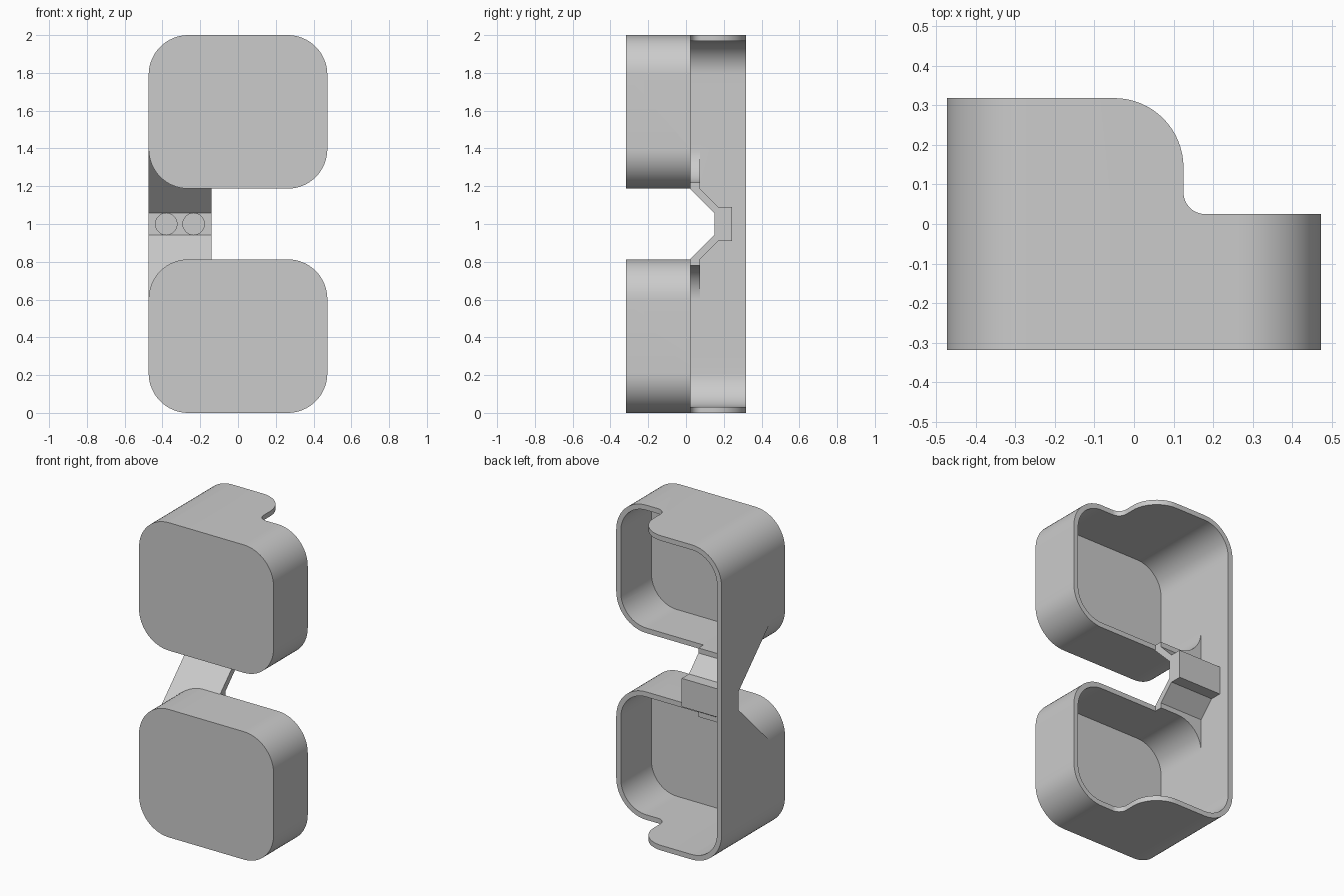
import bpy, bmesh
from math import cos, sin, pi

cube = bpy.data.objects.get("Cube")
if cube:
    bpy.data.objects.remove(cube, do_unlink=True)

W, D, WALL, R = 0.473, 0.318, 0.032, 0.21   # half width, half depth, wall, corner radius
CUP_Z, BACK, BRIDGE_X = 1.187, 0.025, -0.14  # upper cup bottom, cup rim, bridge end


def arc(cx, cy, r, a0, a1, n=16):
    """Points on an arc, angles in quarter turns."""
    return [(cx + r * cos((a0 + (a1 - a0) * i / n) * pi / 2),
             cy + r * sin((a0 + (a1 - a0) * i / n) * pi / 2)) for i in range(n + 1)]


def rounded(x0, x1, z0, z1, r):
    return (arc(x1 - r, z0 + r, r, -1, 0) + arc(x1 - r, z1 - r, r, 0, 1)
            + arc(x0 + r, z1 - r, r, 1, 2) + arc(x0 + r, z0 + r, r, 2, 3))


def mirrored(points):
    """Close an upper outline with its reflection about z = 1."""
    return points + [(a, 2 - z) for a, z in reversed(points)]


def prism(name, points, axis, lo, hi):
    place = {"x": lambda a, b: (lo, a, b), "y": lambda a, b: (a, lo, b),
             "z": lambda a, b: (a, b, lo)}[axis]
    bm = bmesh.new()
    face = bm.faces.new([bm.verts.new(place(a, b)) for a, b in points])
    out = bmesh.ops.extrude_face_region(bm, geom=[face])
    verts = [g for g in out["geom"] if isinstance(g, bmesh.types.BMVert)]
    step = [hi - lo if axis == k else 0 for k in "xyz"]
    bmesh.ops.translate(bm, verts=verts, vec=step)
    bmesh.ops.recalc_face_normals(bm, faces=bm.faces)
    mesh = bpy.data.meshes.new(name)
    bm.to_mesh(mesh)
    bm.free()
    obj = bpy.data.objects.new(name, mesh)
    bpy.context.collection.objects.link(obj)
    return obj


def combine(obj, tool, operation="DIFFERENCE"):
    mod = obj.modifiers.new("cut", "BOOLEAN")
    mod.operation, mod.solver, mod.object = operation, "EXACT", tool
    bpy.context.view_layer.update()
    deps = bpy.context.evaluated_depsgraph_get()
    mesh = bpy.data.meshes.new_from_object(obj.evaluated_get(deps))
    obj.modifiers.clear()
    obj.data = mesh
    bpy.data.objects.remove(tool, do_unlink=True)


# Full rounded block
body = prism("double_cup_holder", rounded(-W, W, 0, 2, R), "y", -D, D)

# Rear flange outline: rounded tab with a small inside fillet
plan = ([(0.7, BACK), (0.18, BACK)] + arc(0.18, BACK + 0.055, 0.055, 3, 2)
        + arc(0.125 - 0.175, D - 0.175, 0.175, 0, 1) + [(-0.05, 0.5), (0.7, 0.5)])
combine(body, prism("flange_cutter", plan, "z", -0.5, 2.5))

# Open gap between the cups beside the bridge
right = [(BRIDGE_X, CUP_Z)] + arc(W - R, CUP_Z + R, R, 3, 4) + [(0.7, CUP_Z + R)]
combine(body, prism("gap_cutter", mirrored(right), "y", -0.6, 0.6))

# Angled notch in front of the bridge
left = [(0, CUP_Z)] + arc(R - W, CUP_Z + R, R, 3, 2) + [(-0.7, CUP_Z + R)]
notch = prism("notch_cutter", mirrored(left), "y", -0.6, 0.6)
wedge = mirrored([(-0.5, 1.707), (0.15, 1.057)])
combine(notch, prism("wedge", wedge, "x", -0.9, 0.5), "INTERSECT")
combine(body, notch)

# Cup cavities, open at the back
for z0, z1 in ((CUP_Z + WALL, 2 - WALL), (WALL, 2 - CUP_Z - WALL)):
    shape = rounded(WALL - W, W - WALL, z0, z1, R - WALL)
    combine(body, prism("cavity_cutter", shape, "y", 0.035 - D, 0.6))

# Hollow behind the rims, leaving the bent bridge and its thick middle
hollow = prism("hollow_cutter", mirrored([(WALL - W, 1.7), (0.7, 1.7)][::-1]),
               "y", BACK, 0.6)
bridge = mirrored([(-0.1, 1.42), (0.075, 1.42), (0.075, CUP_Z),
                   (0.17, 1.09), (0.243, 1.09)])
combine(hollow, prism("bridge_shape", bridge, "x", -0.9, BRIDGE_X))
combine(body, hollow)

# Two round pockets in the bridge
for x in (-0.38, -0.235):
    combine(body, prism("pocket_cutter", arc(x, 1, 0.057, 0, 4, 32)[:-1], "y", 0.1, 0.21))

# Colour and shading
grey = bpy.data.materials.new("plain_grey")
grey.use_nodes = True
colour = (0.6, 0.6, 0.6, 1)
grey.diffuse_color = colour
grey.node_tree.nodes["Principled BSDF"].inputs["Base Color"].default_value = colour
body.data.materials.clear()
body.data.materials.append(grey)
bpy.ops.object.select_all(action="DESELECT")
body.select_set(True)
bpy.context.view_layer.objects.active = body
bpy.ops.object.shade_smooth_by_angle(angle=pi / 6)
